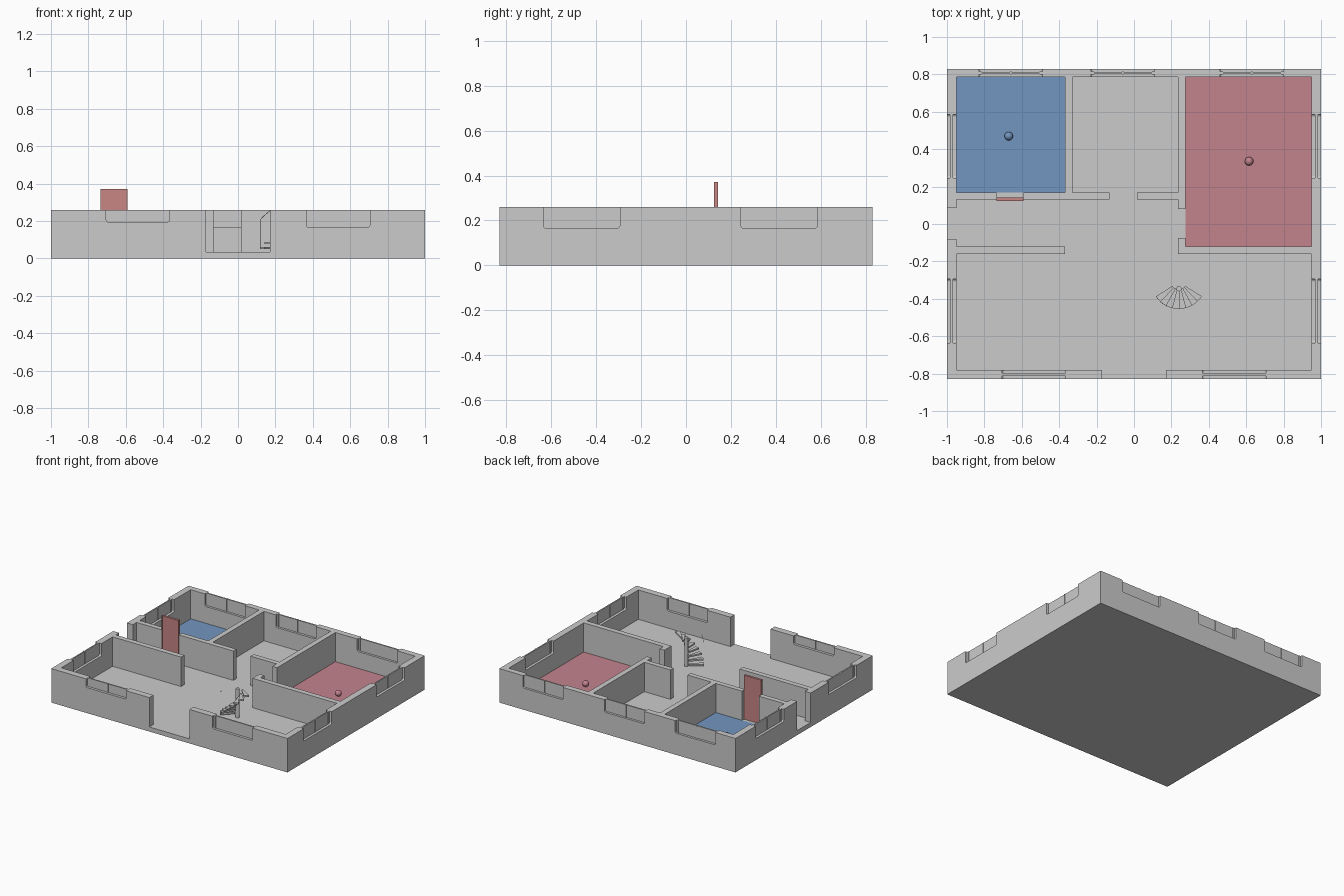
import bpy, bmesh, math
from mathutils import Vector

if "Cube" in bpy.data.objects:
    bpy.data.objects.remove(bpy.data.objects["Cube"])

FLOOR, TOP, SILL = 0.035, 0.26, 0.165


def finish(name, bm, mat=None):
    bmesh.ops.recalc_face_normals(bm, faces=bm.faces)
    me = bpy.data.meshes.new(name)
    bm.to_mesh(me)
    bm.free()
    ob = bpy.data.objects.new(name, me)
    bpy.context.collection.objects.link(ob)
    if mat:
        me.materials.append(mat)
    return ob


def box(name, x0, x1, y0, y1, z0, z1, mat=None, round_axis=None):
    bm = bmesh.new()
    bmesh.ops.create_cube(bm, size=1)
    for v in bm.verts:
        v.co = Vector(((x0 + x1) / 2 + v.co.x * (x1 - x0),
                       (y0 + y1) / 2 + v.co.y * (y1 - y0),
                       (z0 + z1) / 2 + v.co.z * (z1 - z0)))
    if round_axis is not None:
        edges = [e for e in bm.edges
                 if abs((e.verts[0].co - e.verts[1].co).normalized()[round_axis]) > 0.9]
        bmesh.ops.bevel(bm, geom=edges, offset=0.012, segments=3, affect='EDGES', profile=0.5)
    return finish(name, bm, mat)


def material(name, rgb):
    m = bpy.data.materials.new(name)
    m.diffuse_color = (*rgb, 1)
    m.use_nodes = True
    m.node_tree.nodes["Principled BSDF"].inputs["Base Color"].default_value = m.diffuse_color
    return m


def cut(target, cutter):
    mod = target.modifiers.new("cut", 'BOOLEAN')
    mod.operation, mod.solver, mod.object = 'DIFFERENCE', 'EXACT', cutter
    bpy.context.view_layer.objects.active = target
    bpy.ops.object.modifier_apply(modifier=mod.name)
    bpy.data.objects.remove(cutter)


blue = material("blue", (0.17, 0.30, 0.52))
red = material("red", (0.55, 0.23, 0.27))
door_red = material("door_red", (0.57, 0.24, 0.23))

# Floor slab and outer walls
box("floor_slab", -1, 1, -0.83, 0.83, 0, FLOOR)
shell = box("outer_walls", -1, 1, -0.83, 0.83, FLOOR, TOP)
cut(shell, box("cutter", -0.95, 0.95, -0.78, 0.785, -0.1, 0.5))
cut(shell, box("cutter", -0.17, 0.17, -0.9, -0.7, -0.1, 0.5))    # front entrance
cut(shell, box("cutter", -1.1, -0.9, -0.08, 0.085, -0.1, 0.5))   # side entrance

# Windows: (along x?, centre along wall, wall mid position, sill height)
windows = [(True, c, 0.8075, SILL) for c in (-0.66, -0.06, 0.63)]
windows += [(True, -0.535, -0.805, 0.195), (True, 0.535, -0.805, SILL)]
windows += [(False, c, s * 0.975, SILL) for s in (-1, 1) for c in (0.415, -0.465)]
for i, (along_x, c, mid, sill) in enumerate(windows):
    def part(name, a0, a1, half, z0, z1, rnd=None):
        if along_x:
            return box(name, c + a0, c + a1, mid - half, mid + half, z0, z1, None, rnd)
        return box(name, mid - half, mid + half, c + a0, c + a1, z0, z1, None, rnd)
    cut(shell, part("cutter", -0.17, 0.17, 0.05, sill, 0.5, 1 if along_x else 0))
    for s in (-1, 1):
        a, b = sorted((s * 0.004, s * 0.155))
        part(f"window_pane_{i}", a, b, 0.005, sill, TOP)
        a, b = sorted((s * 0.155, s * 0.17))
        part(f"window_stile_{i}", a, b, 0.008, sill, TOP)
    part(f"window_mullion_{i}", -0.004, 0.004, 0.008, sill, TOP)

# Inner walls
for n, (x0, x1, y0, y1) in {
    "hall_wall_left": (-0.95, -0.735, 0.13, 0.168),
    "hall_wall_middle": (-0.59, -0.13, 0.13, 0.168),
    "hall_wall_right": (0.015, 0.235, 0.13, 0.168),
    "hall_wall_front": (-0.95, -0.37, -0.16, -0.12),
    "blue_room_wall": (-0.37, -0.33, 0.168, 0.785),
    "red_room_wall": (0.235, 0.275, 0.08, 0.785),
    "red_room_corner": (0.235, 0.275, -0.12, -0.075),
    "red_room_front_wall": (0.235, 0.95, -0.16, -0.12),
}.items():
    box(n, x0, x1, y0, y1, FLOOR, TOP)

# Coloured room floors and markers
box("blue_room_floor", -0.95, -0.37, 0.168, 0.785, FLOOR, FLOOR + 0.002, blue)
box("red_room_floor", 0.275, 0.95, -0.12, 0.785, FLOOR, FLOOR + 0.002, red)
for n, x, y, m in (("blue_marker_ball", -0.67, 0.47, blue), ("red_marker_ball", 0.615, 0.335, red)):
    bm = bmesh.new()
    bmesh.ops.create_uvsphere(bm, u_segments=24, v_segments=14, radius=0.023)
    bmesh.ops.translate(bm, verts=bm.verts, vec=(x, y, FLOOR + 0.024))
    for f in bm.faces:
        f.smooth = True
    finish(n, bm, m)

# Tall door with a thin edge frame
box("door_panel", -0.73, -0.595, 0.127, 0.142, FLOOR, 0.367, door_red)
for n, x0, x1, z0 in (("door_edge_left", -0.735, -0.73, FLOOR),
                      ("door_edge_right", -0.595, -0.59, FLOOR),
                      ("door_edge_top", -0.735, -0.59, 0.367)):
    box(n, x0, x1, 0.124, 0.142, z0, 0.372 if "top" in n else 0.367, door_red)

# Spiral stair: wedge treads rising from left to right
CX, CY, R0, R1, STEPS = 0.24, -0.31, 0.04, 0.144, 8
A0, A1 = math.radians(-148), math.radians(-32)
da = (A1 - A0) / STEPS
for i in range(STEPS):
    a, z = A0 + i * da, 0.062 + i * 0.027
    bm = bmesh.new()
    ring = [(R0, a), (R1, a), (R1, a + da / 2), (R1, a + da), (R0, a + da)]
    face = bm.faces.new([bm.verts.new((CX + r * math.cos(t), CY + r * math.sin(t), z - 0.012))
                         for r, t in ring])
    ext = bmesh.ops.extrude_face_region(bm, geom=[face])
    bmesh.ops.translate(bm, vec=(0, 0, 0.012),
                        verts=[v for v in ext["geom"] if isinstance(v, bmesh.types.BMVert)])
    finish(f"stair_tread_{i}", bm)

# Stair post
bm = bmesh.new()
bmesh.ops.create_cone(bm, cap_ends=True, segments=16, radius1=0.014, radius2=0.014, depth=0.22)
bmesh.ops.translate(bm, verts=bm.verts, vec=(CX, CY - 0.036, FLOOR + 0.11))
finish("stair_post", bm)

# Thin handrail with its lower baluster, cut off at wall height
pts = [(A0, 0.05)] + [(A0 + k * math.radians(8), 0.205 + k * 0.0135) for k in range(5)]
cu = bpy.data.curves.new("stair_handrail", 'CURVE')
cu.dimensions, cu.bevel_depth, cu.bevel_resolution = '3D', 0.0015, 1
sp = cu.splines.new('POLY')
sp.points.add(len(pts) - 1)
for p, (a, z) in zip(sp.points, pts):
    p.co = (CX + R1 * math.cos(a), CY + R1 * math.sin(a), z, 1)
bpy.context.collection.objects.link(bpy.data.objects.new("stair_handrail", cu))
